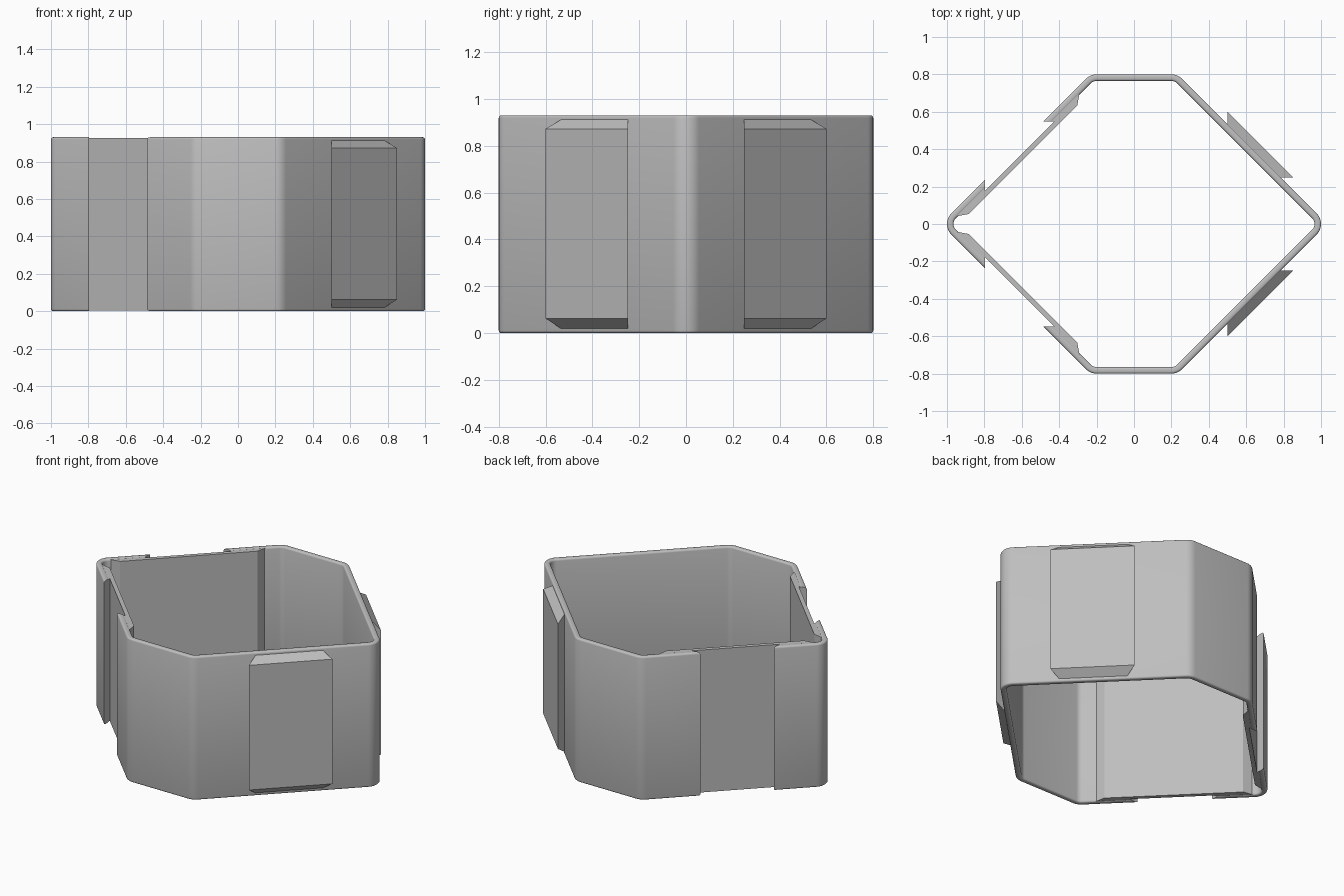
import bpy, bmesh, math
from mathutils import Vector

HEIGHT, THICK, RADIUS, RIM = 0.93, 0.035, 0.08, 0.011
DIAG, DEPTH = 1.033, 0.8          # slanted side: |x|+|y| = DIAG, half depth in y

cube = bpy.data.objects.get("Cube")
if cube:
    bpy.data.objects.remove(cube, do_unlink=True)

grey = bpy.data.materials.new("plain grey")
grey.use_nodes = True
grey.diffuse_color = (0.52, 0.52, 0.52, 1)
grey.node_tree.nodes["Principled BSDF"].inputs["Base Color"].default_value = grey.diffuse_color


def finish(bm, name):
    bmesh.ops.recalc_face_normals(bm, faces=bm.faces)
    mesh = bpy.data.meshes.new(name)
    bm.to_mesh(mesh)
    bm.free()
    obj = bpy.data.objects.new(name, mesh)
    bpy.context.collection.objects.link(obj)
    mesh.materials.append(grey)
    return obj


def on_side(sx, sy, t, d, z):
    """Point on a slanted side: t along it, d outward from its outer face."""
    k = math.sqrt(0.5)
    mid_x, mid_y = DIAG / 2 + 0.125, DIAG / 2 - 0.125
    return Vector((sx * (mid_x + (t + d) * k), sy * (mid_y + (d - t) * k), z))


def side_block(name, sx, sy, inner, outer):
    """Tapered block; inner and outer are (d, half width, low z, high z)."""
    bm = bmesh.new()
    loops = []
    for d, half, low, high in (inner, outer):
        corners = ((-half, low), (half, low), (half, high), (-half, high))
        loops.append([bm.verts.new(on_side(sx, sy, t, d, z)) for t, z in corners])
    a, b = loops
    bm.faces.new(a)
    bm.faces.new(b)
    for i in range(4):
        j = (i + 1) % 4
        bm.faces.new((a[i], a[j], b[j], b[i]))
    return finish(bm, name)


def cut(obj, cutters):
    bpy.context.view_layer.objects.active = obj
    for cutter in cutters:
        mod = obj.modifiers.new("slot", 'BOOLEAN')
        mod.operation = 'DIFFERENCE'
        mod.solver = 'EXACT'
        mod.object = cutter
        bpy.ops.object.modifier_apply(modifier=mod.name)


# Path round the six rounded corners: arc centre and direction
cx = DIAG - RADIUS * math.sqrt(2)
cy = DEPTH - RADIUS
corners = [((cx, 0), -45, 45), ((cx - cy, cy), 45, 90), ((cy - cx, cy), 90, 135),
           ((-cx, 0), 135, 225), ((cy - cx, -cy), 225, 270), ((cx - cy, -cy), 270, 315)]
path = []
for centre, start, end in corners:
    steps = (end - start) // 9
    for i in range(steps + 1):
        a = math.radians(start + (end - start) * i / steps)
        path.append((Vector((*centre, 0)), Vector((math.cos(a), math.sin(a), 0))))

# Wall section with rounded rims: (inset, z)
section = []
for inset, z, first in ((THICK - RIM, HEIGHT - RIM, 0), (RIM, HEIGHT - RIM, 90),
                        (RIM, RIM, 180), (THICK - RIM, RIM, 270)):
    for i in range(4):
        a = math.radians(first + 30 * i)
        section.append((inset + RIM * math.cos(a), z + RIM * math.sin(a)))

# Wall: the section swept round the path
bm = bmesh.new()
rings = [[bm.verts.new(c + n * (RADIUS - inset) + Vector((0, 0, z))) for inset, z in section]
         for c, n in path]
for i, ring in enumerate(rings):
    after = rings[(i + 1) % len(rings)]
    for j in range(len(section)):
        k = (j + 1) % len(section)
        bm.faces.new((ring[j], ring[k], after[k], after[j]))
wall = finish(bm, "wall")

# Dovetail slots on the -x sides, each with a thin backing inside the wall
slots = []
for sy, label in ((-1, "front"), (1, "back")):
    slot = side_block(label + "_slot_cutter", -1, sy,
                      (-0.042, 0.262, -0.1, HEIGHT + 0.1), (0.02, 0.2, -0.1, HEIGHT + 0.1))
    backing = side_block(label + "_slot_backing", -1, sy,
                         (-0.068, 0.41, 0.003, HEIGHT - 0.003),
                         (-0.02, 0.48, 0.003, HEIGHT - 0.003))
    cut(backing, [slot])
    slots.append(slot)
cut(wall, slots)
for slot in slots:
    bpy.data.objects.remove(slot, do_unlink=True)

# Dovetail tabs on the +x sides
for sy, label in ((-1, "front"), (1, "back")):
    side_block(label + "_tab", 1, sy,
               (-0.01, 0.192, 0.01, HEIGHT - 0.01), (0.047, 0.249, 0.063, HEIGHT - 0.058))

# Smooth the curved wall, keeping its hard edges
bpy.ops.object.select_all(action='DESELECT')
wall.select_set(True)
bpy.context.view_layer.objects.active = wall
bpy.ops.object.shade_smooth_by_angle(angle=math.radians(35))
